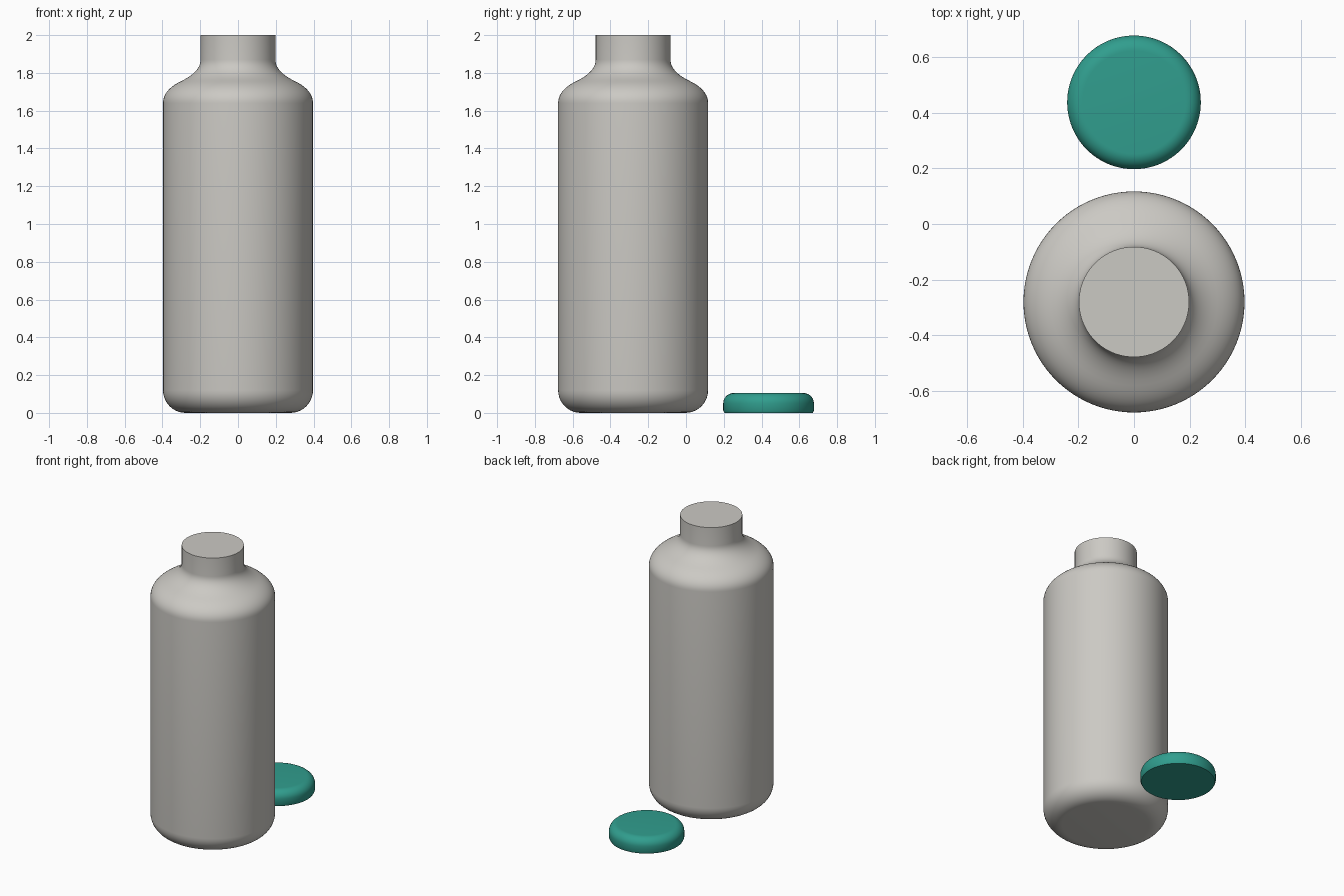
import bpy, bmesh, math
from mathutils import Vector

if "Cube" in bpy.data.objects:
    bpy.data.objects.remove(bpy.data.objects["Cube"])


def material(name, rgb):
    m = bpy.data.materials.new(name)
    m.diffuse_color = (*rgb, 1)
    m.use_nodes = True
    m.node_tree.nodes["Principled BSDF"].inputs["Base Color"].default_value = m.diffuse_color
    return m


def bend(a, ctrl, b, n=10):
    """Rounded profile section from a to b, pulled towards ctrl."""
    a, c, b = Vector(a), Vector(ctrl), Vector(b)
    ts = [i / n for i in range(n + 1)]
    return [tuple(a * (1 - t) ** 2 + c * 2 * t * (1 - t) + b * t * t) for t in ts]


def fillet(cx, cz, r, start, end, n=10):
    """Circular profile section, angles in degrees."""
    angles = [math.radians(start + (end - start) * i / n) for i in range(n + 1)]
    return [(cx + r * math.cos(a), cz + r * math.sin(a)) for a in angles]


def lathe(name, profile, y, mat, sides=96):
    """Spin a (radius, height) profile into a closed solid."""
    bm = bmesh.new()
    rings = []
    for r, z in profile:
        rings.append([bm.verts.new((r * math.cos(2 * math.pi * i / sides),
                                    r * math.sin(2 * math.pi * i / sides), z))
                      for i in range(sides)])
    for low, high in zip(rings, rings[1:]):
        for i in range(sides):
            j = (i + 1) % sides
            bm.faces.new((low[i], low[j], high[j], high[i]))
    bm.faces.new(rings[0][::-1])
    bm.faces.new(rings[-1])
    mesh = bpy.data.meshes.new(name)
    bm.to_mesh(mesh)
    bm.free()
    mesh.materials.append(mat)
    ob = bpy.data.objects.new(name, mesh)
    ob.location.y = y
    bpy.context.collection.objects.link(ob)
    bpy.ops.object.select_all(action='DESELECT')
    ob.select_set(True)
    bpy.context.view_layer.objects.active = ob
    bpy.ops.object.shade_smooth_by_angle(angle=math.radians(30))
    return ob


grey = material("warm_grey", (0.60, 0.585, 0.55))
teal = material("teal", (0.03, 0.34, 0.27))

# Bottle: rounded base, straight body, S-shaped shoulder, flat-topped neck
bottle = (fillet(0.277, 0.12, 0.12, -90, 0)
          + bend((0.397, 1.64), (0.397, 1.71), (0.30, 1.757))
          + bend((0.30, 1.757), (0.198, 1.806), (0.198, 1.87))[1:]
          + [(0.198, 2.0)])
lathe("bottle", bottle, -0.28, grey)

# Cap lying behind the bottle: slim bottom chamfer, rounded top edge
cap = [(0.234, 0.0), (0.24, 0.012)] + fillet(0.185, 0.05, 0.055, 0, 90)
lathe("cap", cap, 0.437, teal)
